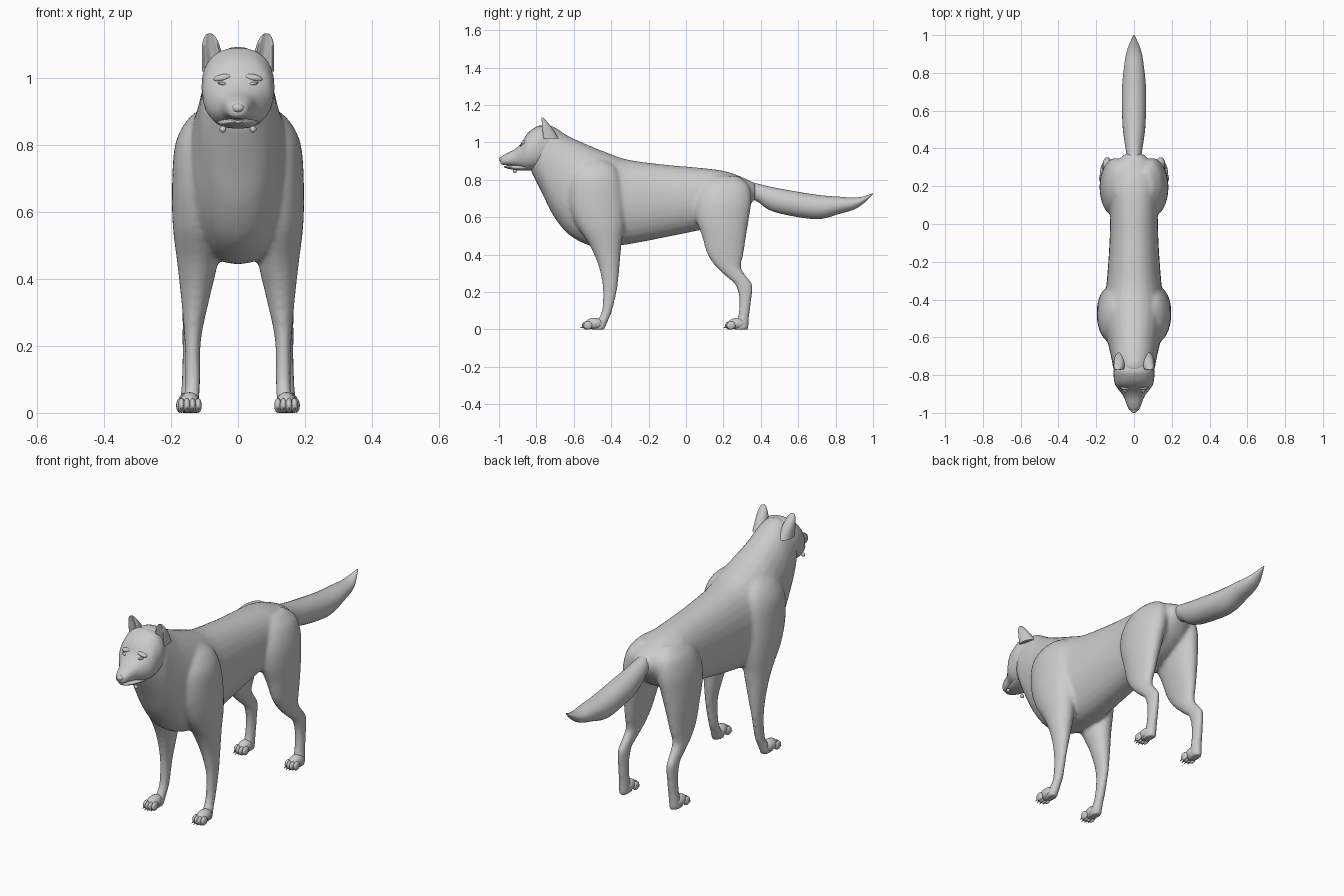
import bpy, bmesh, math
from mathutils import Matrix, Vector

cube = bpy.data.objects.get("Cube")
if cube:
    bpy.data.objects.remove(cube, do_unlink=True)

grey = bpy.data.materials.new("plain_grey")
grey.use_nodes = True
grey.diffuse_color = (0.6, 0.6, 0.6, 1)
grey.node_tree.nodes["Principled BSDF"].inputs["Base Color"].default_value = (0.6, 0.6, 0.6, 1)


def smooth_path(stations, steps=5):
    """Catmull-Rom interpolation of whole cross-section stations."""
    out = []
    last = len(stations) - 1
    for i in range(last):
        p0, p1 = stations[max(i - 1, 0)], stations[i]
        p2, p3 = stations[i + 1], stations[min(i + 2, last)]
        for s in range(steps):
            t = s / steps
            out.append([b + 0.5 * t * (c - a + t * (2 * a - 5 * b + 4 * c - d
                        + t * (3 * (b - c) + d - a)))
                        for a, b, c, d in zip(p0, p1, p2, p3)])
    out.append(stations[-1])
    return out


def loft(bm, stations, axis, side=1, power=2.0, dent=0.0, segments=28):
    """Skin rings given as (position, low, high, x_in, x_out) along y or z."""
    rings = []
    for pos, lo, hi, xa, xb in smooth_path(stations):
        ring = []
        for k in range(segments):
            ang = math.tau * k / segments
            c, s = math.cos(ang), math.sin(ang)
            u = math.copysign(abs(c) ** (2 / power), c)
            v = math.copysign(abs(s) ** (2 / power), s)
            if v < 0:
                v *= 1 - dent * abs(v) ** 3
            x = side * ((xa + xb) / 2 + u * (xb - xa) / 2)
            w = (lo + hi) / 2 + v * (hi - lo) / 2
            ring.append(bm.verts.new((x, pos, w) if axis == "y" else (x, w, pos)))
        rings.append(ring)
    for a, b in zip(rings, rings[1:]):
        for k in range(segments):
            n = (k + 1) % segments
            bm.faces.new((a[k], a[n], b[n], b[k]))
    bm.faces.new(rings[0])
    bm.faces.new(rings[-1])


def mirrored(rows):
    """Turn (y, low, high, half_width) rows into centred stations."""
    return [(y, lo, hi, -w, w) for y, lo, hi, w in rows]


def blob(bm, center, radii, tilt=0.0):
    m = Matrix.Translation(center) @ Matrix.Rotation(tilt, 4, "Y") @ Matrix.Diagonal((*radii, 1))
    bmesh.ops.create_uvsphere(bm, u_segments=16, v_segments=10, radius=1, matrix=m)


def finish(bm, name):
    bmesh.ops.recalc_face_normals(bm, faces=bm.faces)
    mesh = bpy.data.meshes.new(name)
    bm.to_mesh(mesh)
    bm.free()
    mesh.materials.append(grey)
    obj = bpy.data.objects.new(name, mesh)
    bpy.context.collection.objects.link(obj)
    bpy.ops.object.select_all(action="DESELECT")
    obj.select_set(True)
    bpy.context.view_layer.objects.active = obj
    bpy.ops.object.shade_smooth_by_angle(angle=math.radians(50))
    return obj


# Torso and neck: y, bottom, top, half width
torso = mirrored([
    (-0.83, 0.85, 1.03, 0.07), (-0.77, 0.73, 1.09, 0.107), (-0.71, 0.61, 1.085, 0.12),
    (-0.63, 0.51, 1.035, 0.138), (-0.52, 0.45, 0.985, 0.158), (-0.42, 0.445, 0.945, 0.16),
    (-0.31, 0.455, 0.908, 0.145), (-0.1, 0.495, 0.88, 0.13), (0.07, 0.53, 0.865, 0.126),
    (0.2, 0.56, 0.848, 0.13), (0.3, 0.62, 0.815, 0.11), (0.37, 0.7, 0.78, 0.05)])

# Legs: z, front y, back y, inner x, outer x
front_leg = [
    (0.91, -0.54, -0.44, 0.07, 0.11), (0.87, -0.59, -0.38, 0.05, 0.155),
    (0.8, -0.625, -0.35, 0.04, 0.188), (0.68, -0.625, -0.33, 0.04, 0.197),
    (0.56, -0.585, -0.33, 0.05, 0.195), (0.45, -0.515, -0.345, 0.06, 0.182),
    (0.34, -0.468, -0.355, 0.085, 0.17), (0.22, -0.445, -0.367, 0.11, 0.16),
    (0.1, -0.45, -0.395, 0.112, 0.158), (0.05, -0.475, -0.415, 0.114, 0.162),
    (0.0, -0.51, -0.435, 0.115, 0.17)]
hind_leg = [
    (0.82, 0.13, 0.28, 0.03, 0.1), (0.77, 0.08, 0.335, 0.02, 0.148),
    (0.69, 0.045, 0.35, 0.02, 0.175), (0.6, 0.05, 0.338, 0.04, 0.182),
    (0.5, 0.085, 0.322, 0.065, 0.18), (0.4, 0.115, 0.307, 0.09, 0.172),
    (0.33, 0.165, 0.295, 0.105, 0.168), (0.27, 0.23, 0.335, 0.115, 0.166),
    (0.235, 0.265, 0.356, 0.118, 0.166), (0.16, 0.284, 0.35, 0.12, 0.166),
    (0.07, 0.278, 0.338, 0.12, 0.17), (0.0, 0.25, 0.334, 0.12, 0.176)]

# Torso and legs are fused into one smooth skin
bm = bmesh.new()
loft(bm, torso, "y", power=2.15)
for side in (1, -1):
    loft(bm, front_leg, "z", side)
    loft(bm, hind_leg, "z", side)
body = finish(bm, "body_and_legs")
fuse = body.modifiers.new("fuse", "REMESH")
fuse.mode = "VOXEL"
fuse.voxel_size = 0.01
fuse.use_smooth_shade = True
relax = body.modifiers.new("relax", "SMOOTH")
relax.factor = 0.5
relax.iterations = 5

# Head with upper muzzle
bm = bmesh.new()
loft(bm, mirrored([
    (-0.69, 0.88, 1.06, 0.085), (-0.77, 0.86, 1.09, 0.107), (-0.815, 0.85, 1.075, 0.107),
    (-0.85, 0.85, 1.045, 0.1), (-0.88, 0.86, 0.997, 0.08), (-0.915, 0.872, 0.964, 0.054),
    (-0.955, 0.878, 0.943, 0.039), (-0.98, 0.88, 0.928, 0.028),
    (-0.992, 0.888, 0.916, 0.014)]), "y", power=2.3)
for side in (1, -1):
    blob(bm, (side * 0.045, -0.86, 1.0), (0.03, 0.02, 0.012), side * 0.2)
finish(bm, "head")

# Lower jaw
bm = bmesh.new()
loft(bm, mirrored([
    (-0.82, 0.85, 0.9, 0.07), (-0.88, 0.849, 0.885, 0.056), (-0.93, 0.855, 0.878, 0.04),
    (-0.96, 0.862, 0.876, 0.026), (-0.972, 0.866, 0.873, 0.012)]), "y")
finish(bm, "lower_jaw")

# Nose
bm = bmesh.new()
blob(bm, (0, -0.984, 0.91), (0.019, 0.016, 0.014))
finish(bm, "nose")

# Tail
bm = bmesh.new()
loft(bm, mirrored([
    (0.28, 0.71, 0.805, 0.03), (0.37, 0.69, 0.783, 0.04), (0.44, 0.642, 0.766, 0.051),
    (0.53, 0.614, 0.748, 0.061), (0.7, 0.59, 0.72, 0.064), (0.82, 0.618, 0.71, 0.054),
    (0.92, 0.652, 0.706, 0.037), (1.0, 0.722, 0.728, 0.003)]), "y")
finish(bm, "tail")

for side, label in ((1, "left"), (-1, "right")):
    # Ear with hollow front
    bm = bmesh.new()
    loft(bm, [
        (1.02, -0.79, -0.68, 0.04, 0.108), (1.07, -0.788, -0.71, 0.048, 0.108),
        (1.105, -0.782, -0.738, 0.058, 0.106), (1.125, -0.778, -0.755, 0.069, 0.099),
        (1.133, -0.774, -0.765, 0.079, 0.09)], "z", side, dent=0.9)
    finish(bm, label + "_ear")

    # Narrow slanted eye
    bm = bmesh.new()
    blob(bm, (side * 0.046, -0.879, 0.983), (0.015, 0.012, 0.005), -side * 0.2)
    finish(bm, label + "_eye")

    # Small bead under the jaw
    bm = bmesh.new()
    blob(bm, (side * 0.045, -0.915, 0.847), (0.01, 0.01, 0.01))
    finish(bm, label + "_chin_bead")

    # Paws: pad, four toes, claws
    for name, x, y in (("front", 0.144, -0.49), ("hind", 0.149, 0.275)):
        bm = bmesh.new()
        blob(bm, (side * x, y, 0.031), (0.031, 0.05, 0.031))
        for i in range(4):
            off = i - 1.5
            tx = side * (x + off * 0.0165)
            ty = y - 0.046 + abs(off) * 0.008
            blob(bm, (tx, ty, 0.022), (0.011, 0.024, 0.022))
            claw = Matrix.Translation((tx, ty - 0.023, 0.012)) @ Matrix.Rotation(math.radians(110), 4, "X")
            bmesh.ops.create_cone(bm, cap_ends=True, segments=8, radius1=0.005,
                                  radius2=0.001, depth=0.022, matrix=claw)
        finish(bm, name + "_" + label + "_paw")
